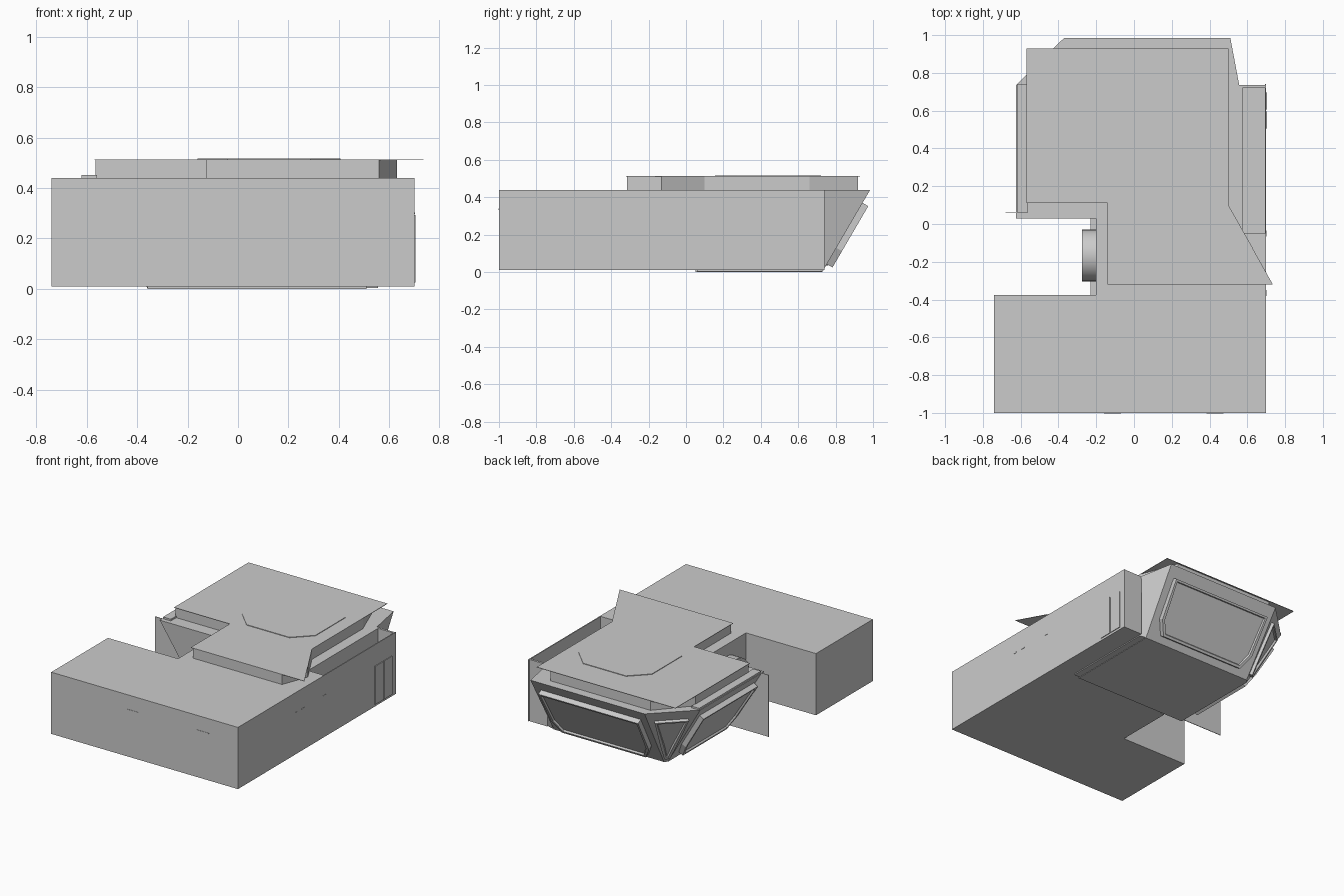
import bpy, bmesh
from mathutils import Vector

if "Cube" in bpy.data.objects:
    bpy.data.objects.remove(bpy.data.objects["Cube"])


def finish(name, bm):
    bmesh.ops.recalc_face_normals(bm, faces=bm.faces[:])
    me = bpy.data.meshes.new(name)
    bm.to_mesh(me)
    bm.free()
    ob = bpy.data.objects.new(name, me)
    bpy.context.collection.objects.link(ob)
    return ob


def loft(name, low, high, z0, z1):
    """Solid between two outlines with the same number of points."""
    bm = bmesh.new()
    a = [bm.verts.new((x, y, z0)) for x, y in low]
    b = [bm.verts.new((x, y, z1)) for x, y in high]
    n = len(a)
    bm.faces.new(a)
    bm.faces.new(b)
    for i in range(n):
        j = (i + 1) % n
        bm.faces.new((a[i], a[j], b[j], b[i]))
    return finish(name, bm)


def prism(name, outline, z0, z1):
    return loft(name, outline, outline, z0, z1)


def box(name, x0, x1, y0, y1, z0, z1):
    return prism(name, [(x0, y0), (x1, y0), (x1, y1), (x0, y1)], z0, z1)


def window(name, a, b, c, d, mu, lift, cut=0.2):
    """Framed pane on quad a-b (bottom), c-d (top), with clipped lower corners."""
    a, b, c, d = (Vector(p) for p in (a, b, c, d))
    nrm = (b - a).cross(d - a).normalized()

    def at(u, v):
        return a.lerp(b, u).lerp(d.lerp(c, u), v)
    lo, hi, k = 0.09, 0.84, mu + cut * 0.3
    uv = [(k, lo), (1 - k, lo), (1 - mu, lo + cut), (1 - mu, hi),
          (mu, hi), (mu, lo + cut)]
    bm = bmesh.new()
    base = [bm.verts.new(at(u, v)) for u, v in uv]
    top = [bm.verts.new(at(u, v) + nrm * lift) for u, v in uv]
    bm.faces.new(base)
    pane = bm.faces.new(top)
    for i in range(6):
        j = (i + 1) % 6
        bm.faces.new((base[i], base[j], top[j], top[i]))
    bm.normal_update()
    if pane.normal.dot(nrm) < 0:
        pane.normal_flip()
    bmesh.ops.recalc_face_normals(bm, faces=bm.faces[:])
    # frame, then recessed glass
    bmesh.ops.inset_individual(bm, faces=[pane], thickness=0.02)
    bmesh.ops.inset_individual(bm, faces=[pane], thickness=0.006, depth=-0.012)
    return finish(name, bm)


# Main L-shaped body
prism("main_body", [(-0.74, -1), (0.70, -1), (0.70, -0.05), (0.575, -0.05),
                    (0.575, 0.72), (-0.20, 0.72), (-0.20, -0.375),
                    (-0.74, -0.375)], 0.01, 0.44)

# Open trough along the right side
box("trough_floor", 0.56, 0.70, -0.05, 0.73, 0.01, 0.28)
box("right_wall", 0.693, 0.70, -0.05, 0.74, 0.01, 0.44)
box("right_wall_return", 0.555, 0.70, 0.72, 0.735, 0.01, 0.44)

# Outward-leaning cab
low = [(-0.36, 0.06), (-0.36, 0.71), (-0.34, 0.73), (0.51, 0.73),
       (0.555, 0.72), (0.555, 0.06)]
high = [(-0.625, 0.03), (-0.625, 0.735), (-0.37, 0.985), (0.51, 0.985),
        (0.56, 0.72), (0.56, 0.03)]
loft("cab", low, high, 0.003, 0.44)
prism("cab_floor", [(-0.36, 0.05), (-0.36, 0.71), (-0.34, 0.73), (0.51, 0.73),
                    (0.51, 0.05)], 0, 0.012)
box("left_eave", -0.62, -0.56, 0.06, 0.74, 0.435, 0.452)
box("left_fin", -0.68, -0.20, 0.057, 0.061, 0.01, 0.44)

# Windows on the leaning faces
for name, i, mu in (("left_window", 0, 0.07), ("corner_window", 1, 0.14),
                    ("back_window", 2, 0.06)):
    q = [(*low[i + 1], 0.003), (*low[i], 0.003),
         (*high[i], 0.44), (*high[i + 1], 0.44)]
    window(name, *q, mu, 0.035 if i != 1 else 0.02)

# Roof: clipped-corner riser with a thin overhanging sheet
prism("roof_riser", [(-0.125, -0.315), (0.56, -0.315), (0.63, -0.13),
                     (0.50, 0.10), (0.50, 0.66), (0.40, 0.92), (-0.37, 0.92),
                     (-0.565, 0.70), (-0.565, 0.12), (-0.125, 0.12)],
      0.43, 0.511)
prism("roof_sheet", [(-0.14, -0.32), (0.735, -0.32), (0.50, 0.10),
                     (0.50, 0.93), (-0.57, 0.93), (-0.57, 0.11),
                     (-0.14, 0.11)], 0.510, 0.513)

# Octagonal roof hatch
cx, cy, r, k = 0.123, 0.438, 0.283, 0.165
prism("roof_hatch", [(cx + x, cy + y) for x, y in
                     ((-k, -r), (k, -r), (r, -k), (r, k),
                      (k, r), (-k, r), (-r, k), (-r, -k))], 0.512, 0.517)

# Round unit and sill in the left recess
bm = bmesh.new()
bmesh.ops.create_cone(bm, cap_ends=True, segments=32, radius1=0.137,
                      radius2=0.137, depth=0.085)
drum = finish("round_unit", bm)
drum.rotation_euler = (0, 1.5707963, 0)
drum.location = (-0.2325, -0.167, 0.22)
bpy.context.view_layer.objects.active = drum
drum.select_set(True)
bpy.ops.object.shade_smooth_by_angle()
box("recess_sill", -0.23, -0.195, -0.375, 0.03, 0.01, 0.06)

# Twin service doors on the right side
for n, y in enumerate((0.505, 0.605)):
    box(f"service_door_{n}", 0.695, 0.705, y, y + 0.09, 0.025, 0.292)

# Small brackets on the front and right walls
for n, x in enumerate((-0.16, 0.385)):
    box(f"front_bracket_{n}", x, x + 0.09, -1.002, -0.998, 0.333, 0.34)
for n, y in enumerate((-0.38, -0.30, -0.065)):
    box(f"side_bracket_{n}", 0.698, 0.702, y, y + 0.03, 0.297, 0.303)
